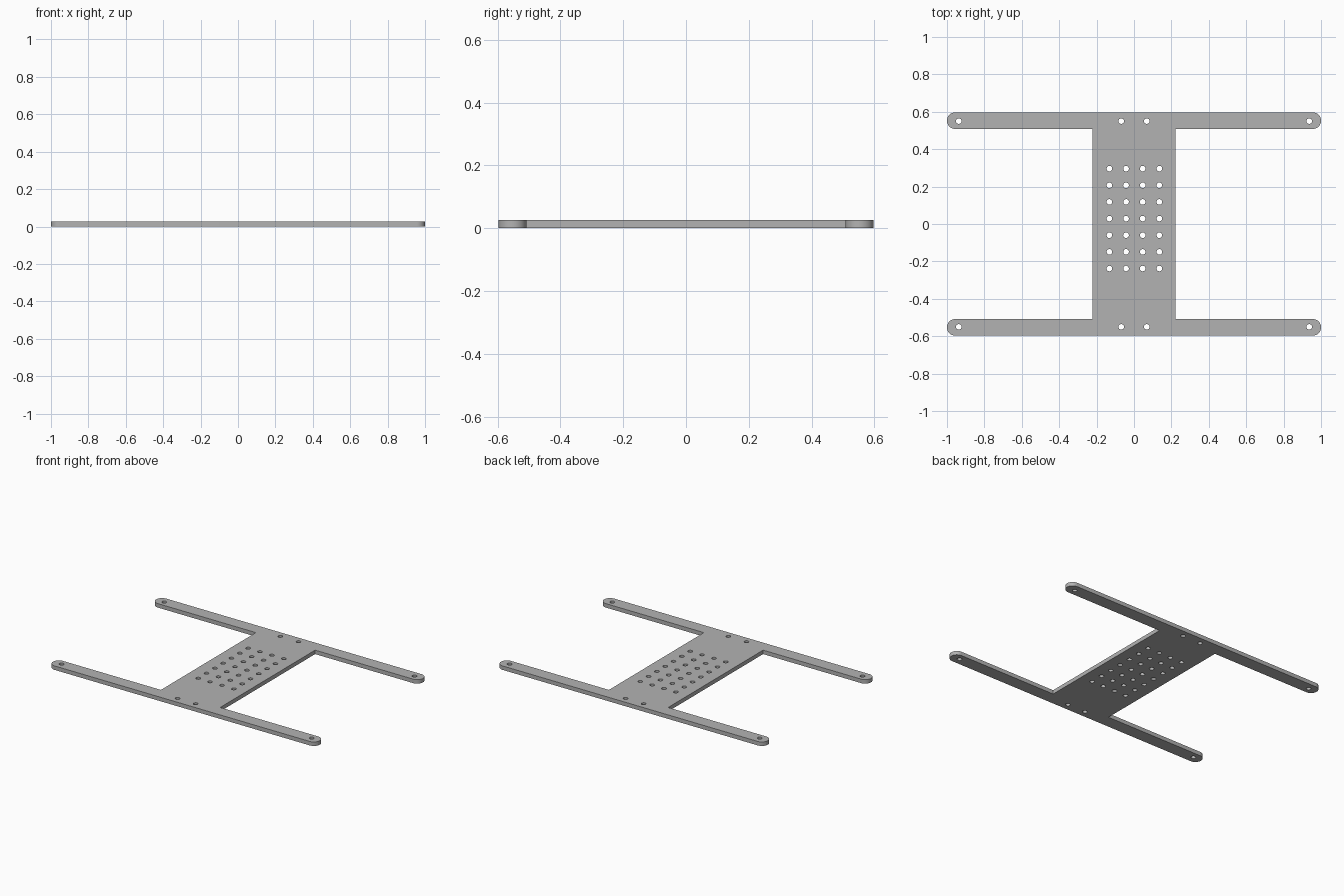
import bpy
import math

THICK = 0.027
ARM_Y = 0.5525     # centre line of each arm
ARM_R = 0.0445     # half width of each arm
BODY_X = 0.222     # half width of the centre plate
HOLE_R = 0.015
PITCH = 0.089

if "Cube" in bpy.data.objects:
    bpy.data.objects.remove(bpy.data.objects["Cube"], do_unlink=True)

grey = bpy.data.materials.new("plain grey")
grey.use_nodes = True
grey.diffuse_color = (0.45, 0.45, 0.45, 1)
grey.node_tree.nodes["Principled BSDF"].inputs["Base Color"].default_value = grey.diffuse_color


def arc(cx, cy, r, start, sweep, n):
    return [(cx + r * math.cos(start + sweep * i / n),
             cy + r * math.sin(start + sweep * i / n)) for i in range(n + 1)]


def circle(cx, cy):
    return arc(cx, cy, HOLE_R, 0, math.tau, 24)[:-1]


def add_loop(curve, points):
    spline = curve.splines.new("POLY")
    spline.points.add(len(points) - 1)
    for p, (x, y) in zip(spline.points, points):
        p.co = (x, y, 0, 1)
    spline.use_cyclic_u = True


# H-shaped outline: right half, then the same half turned around
end_x = 1 - ARM_R
inner_y = ARM_Y - ARM_R
half = (arc(end_x, -ARM_Y, ARM_R, -math.pi / 2, math.pi, 24)
        + [(BODY_X, -inner_y), (BODY_X, inner_y)]
        + arc(end_x, ARM_Y, ARM_R, -math.pi / 2, math.pi, 24))
outline = half + [(-x, -y) for x, y in half]

# Mounting holes on the arms and a perforated grid in the centre
holes = [(x, y) for x in (-0.937, -0.068, 0.068, 0.937) for y in (-0.55, 0.55)]
holes += [(0.002 + (i - 1.5) * PITCH, 0.029 + (j - 3) * PITCH)
          for i in range(4) for j in range(7)]

curve = bpy.data.curves.new("frame_profile", "CURVE")
curve.dimensions = "2D"
curve.fill_mode = "BOTH"
curve.extrude = THICK / 2
add_loop(curve, outline)
for x, y in holes:
    add_loop(curve, circle(x, y))
curve.materials.append(grey)

# Flat frame plate
frame = bpy.data.objects.new("frame_plate", curve)
frame.location.z = THICK / 2
bpy.context.collection.objects.link(frame)
bpy.ops.object.select_all(action="DESELECT")
frame.select_set(True)
bpy.context.view_layer.objects.active = frame
bpy.ops.object.convert(target="MESH")

# Weld the caps to the walls and smooth only the rounded edges
frame = bpy.context.view_layer.objects.active
bpy.ops.object.mode_set(mode="EDIT")
bpy.ops.mesh.select_all(action="SELECT")
bpy.ops.mesh.remove_doubles(threshold=0.0001)
bpy.ops.mesh.normals_make_consistent(inside=False)
bpy.ops.object.mode_set(mode="OBJECT")
bpy.ops.object.shade_smooth_by_angle(angle=math.radians(30))
